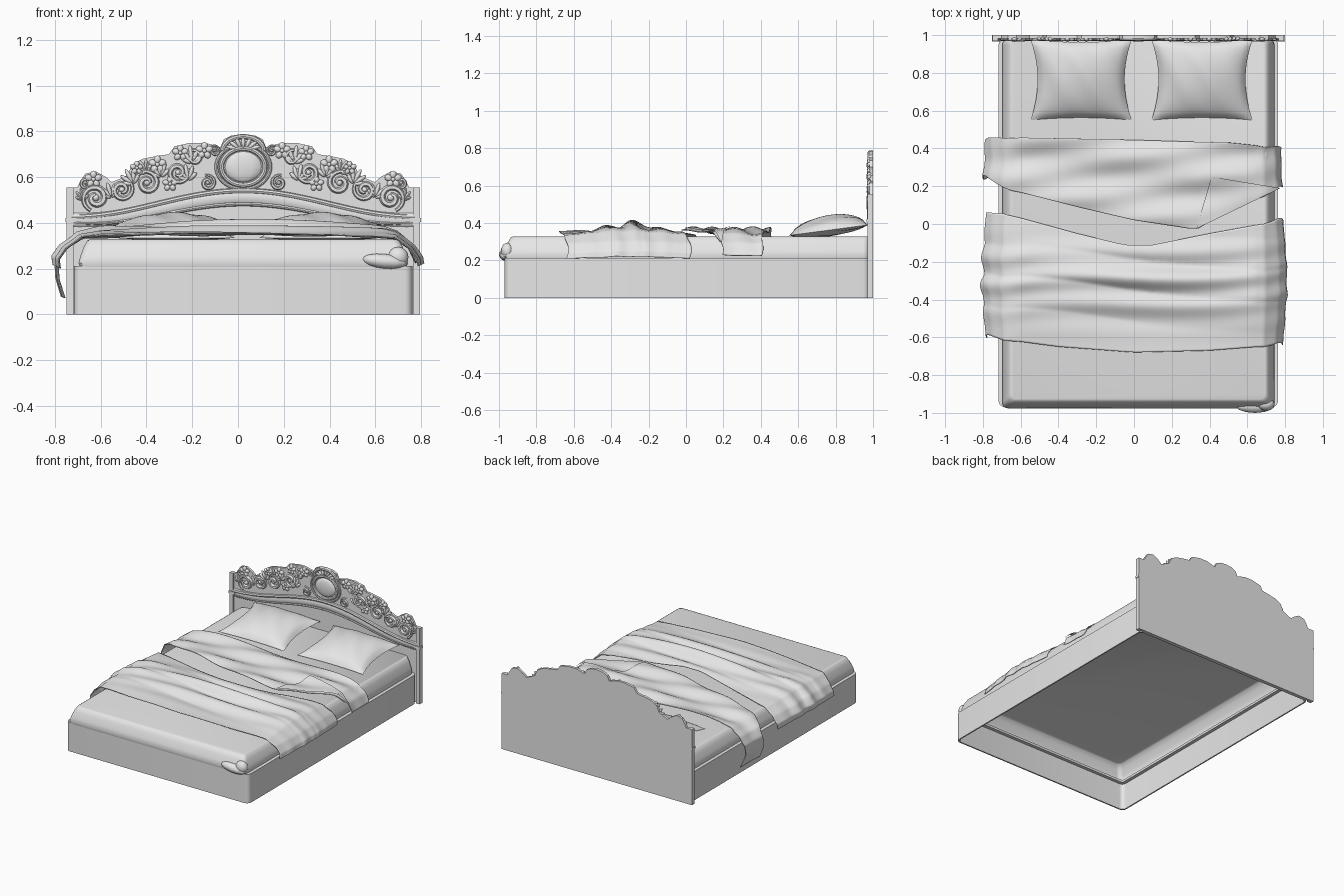
import bpy, bmesh, math
from math import sin, cos, pi, exp
from mathutils import Matrix, Vector

cube = bpy.data.objects.get("Cube")
if cube:
    bpy.data.objects.remove(cube, do_unlink=True)

GREY = bpy.data.materials.new("plain_grey")
GREY.use_nodes = True
GREY.diffuse_color = (0.8, 0.8, 0.8, 1)
GREY.node_tree.nodes["Principled BSDF"].inputs["Base Color"].default_value = GREY.diffuse_color
MID = 0.023      # centre line of the bed
FACE = 0.982     # front plane of the headboard panel


def finish(name, bm, angle=40):
    bmesh.ops.recalc_face_normals(bm, faces=bm.faces)
    mesh = bpy.data.meshes.new(name)
    bm.to_mesh(mesh)
    bm.free()
    mesh.materials.append(GREY)
    obj = bpy.data.objects.new(name, mesh)
    bpy.context.collection.objects.link(obj)
    bpy.ops.object.select_all(action="DESELECT")
    obj.select_set(True)
    bpy.context.view_layer.objects.active = obj
    bpy.ops.object.shade_smooth_by_angle(angle=math.radians(angle))
    return obj


def interp(points, x):
    if x <= points[0][0]:
        return points[0][1]
    for (xa, ya), (xb, yb) in zip(points, points[1:]):
        if x <= xb:
            return ya + (yb - ya) * (x - xa) / (xb - xa)
    return points[-1][1]


def rounded_rect(half_x, front, back, z, r, steps=5):
    corners = [(half_x - r, back - r), (r - half_x, back - r),
               (r - half_x, front + r), (half_x - r, front + r)]
    return [(MID + x + r * cos(a), y + r * sin(a), z)
            for q, (x, y) in enumerate(corners)
            for a in [(q + k / steps) * pi / 2 for k in range(steps + 1)]]


def loft(bm, loops, wrap=False, cap_first=False, cap_last=False):
    rings = [[bm.verts.new(p) for p in loop] for loop in loops]
    pairs = list(zip(rings, rings[1:])) + ([(rings[-1], rings[0])] if wrap else [])
    for a, b in pairs:
        for i in range(len(a)):
            j = (i + 1) % len(a)
            bm.faces.new((a[i], a[j], b[j], b[i]))
    if cap_first:
        bm.faces.new(rings[0])
    if cap_last:
        bm.faces.new(rings[-1])


def grid(bm, nu, nv, f):
    rows = [[bm.verts.new(f(i / nu, j / nv)) for i in range(nu + 1)] for j in range(nv + 1)]
    for a, b in zip(rows, rows[1:]):
        for i in range(nu):
            bm.faces.new((a[i], a[i + 1], b[i + 1], b[i]))


def tube(bm, path, radii, depth=1.0, sides=8):
    # round bar following a path in the headboard plane
    loops = []
    for i, (x, z) in enumerate(path):
        xa, za = path[max(i - 1, 0)]
        xb, zb = path[min(i + 1, len(path) - 1)]
        d = Vector((xb - xa, zb - za)).normalized()
        loops.append([(x - d.y * radii[i] * cos(a), FACE + depth * radii[i] * sin(a),
                       z + d.x * radii[i] * cos(a))
                      for a in [2 * pi * k / sides for k in range(sides)]])
    loft(bm, loops, cap_first=True, cap_last=True)


def blob(bm, x, y, z, size, turn=0.0):
    m = Matrix.Translation((x, y, z)) @ Matrix.Rotation(turn, 4, "Y") @ Matrix.Diagonal((*size, 1))
    bmesh.ops.create_uvsphere(bm, u_segments=12, v_segments=8, radius=1, matrix=m)


def box(bm, x, y, z, size):
    bmesh.ops.create_cube(bm, size=1, matrix=Matrix.Translation((x, y, z)) @ Matrix.Diagonal((*size, 1)))


# Hollow bed frame with an inward ledge along the top
bm = bmesh.new()
section = [(0, 0), (0, 0.212), (0.035, 0.212), (0.035, 0.195), (0.01, 0.195), (0.01, 0)]
loft(bm, [rounded_rect(0.74 - d, d - 0.97, 0.982 - d, z, 0.035 - d * 0.5) for d, z in section], wrap=True)
finish("bed_frame", bm, 30)

# Mattress cover, open underneath
bm = bmesh.new()
section = [(0, 0.2), (-0.008, 0.225), (0, 0.255), (0.015, 0.295), (0.03, 0.322), (0.04, 0.327)]
loft(bm, [rounded_rect(0.712 - d, d - 0.968, 0.978, z, 0.03) for d, z in section], cap_last=True)
finish("mattress", bm)
bm = bmesh.new()
blob(bm, 0.64, -0.965, 0.232, (0.1, 0.035, 0.032), 0.1)
blob(bm, 0.7, -0.955, 0.25, (0.045, 0.035, 0.045), -0.4)
finish("sheet_corner_fold", bm)

# Headboard back panel with scalloped top
half = [(0, 0.787), (0.05, 0.782), (0.085, 0.765), (0.1, 0.73), (0.13, 0.74), (0.17, 0.75),
        (0.23, 0.75), (0.3, 0.735), (0.325, 0.7), (0.39, 0.69), (0.44, 0.68), (0.485, 0.655),
        (0.505, 0.61), (0.54, 0.592), (0.575, 0.578), (0.6, 0.6), (0.645, 0.625),
        (0.69, 0.615), (0.71, 0.585), (0.725, 0.555), (0.772, 0.555), (0.772, 0)]
outline = [(MID + x, z) for x, z in half] + [(MID - x, z) for x, z in reversed(half[1:])]
bm = bmesh.new()
loft(bm, [[(x, y, z) for x, z in outline] for y in (FACE, 1.0)], cap_first=True, cap_last=True)
finish("headboard_panel", bm, 30)

# Side posts with a small moulding cap
bm = bmesh.new()
for s in (-1, 1):
    box(bm, MID + s * 0.757, 0.985, 0.2775, (0.03, 0.03, 0.555))
    box(bm, MID + s * 0.752, 0.983, 0.413, (0.048, 0.034, 0.018))
finish("headboard_posts", bm, 30)

# Arched moulding
bm = bmesh.new()
span = [k / 24 - 1 for k in range(49)]
for drop, r, depth in ((0, 0.012, 1.2), (0.028, 0.03, 0.35), (0.058, 0.009, 1.2)):
    arch = [(MID + t * 0.75, 0.425 + 0.115 * (0.5 + 0.5 * cos(pi * t)) - drop * (1 - 0.6 * t * t))
            for t in span]
    tube(bm, arch, [r] * len(arch), depth)
finish("headboard_arch_moulding", bm)

# Central oval cartouche and crest
bm = bmesh.new()
blob(bm, MID, FACE, 0.645, (0.08, 0.016, 0.068))
turns = [2 * pi * k / 40 for k in range(41)]
for rx, rz, r in ((0.095, 0.08, 0.011), (0.118, 0.098, 0.008)):
    tube(bm, [(MID + rx * sin(a), 0.645 + rz * cos(a)) for a in turns], [r] * len(turns))
crest = [pi * (k / 20 - 0.5) for k in range(21)]
tube(bm, [(MID + 0.09 * sin(a), 0.715 + 0.062 * cos(a)) for a in crest], [0.011] * len(crest))
for k in range(-3, 4):
    blob(bm, MID + 0.05 * sin(k * 0.45), FACE, 0.722 + 0.03 * cos(k * 0.45), (0.009, 0.012, 0.028), k * 0.45)
finish("headboard_cartouche", bm)

# Scrolls, flowers and leaf fans, repeated on both sides
scrolls = [(0.645, 0.51, 0.06, -1.2), (0.53, 0.545, 0.05, 2.2), (0.42, 0.575, 0.055, 0.4),
           (0.285, 0.62, 0.05, 2.8), (0.155, 0.575, 0.035, 1.2), (0.69, 0.575, 0.03, 2.0),
           (0.215, 0.685, 0.04, -0.6), (0.125, 0.715, 0.025, 0.8)]
flowers = [(0.655, 0.59, 0.034), (0.375, 0.655, 0.035), (0.17, 0.715, 0.034),
           (0.32, 0.57, 0.03), (0.465, 0.64, 0.028), (0.275, 0.705, 0.032)]
fans = [(0.575, 0.51, 0.3, 0.065), (0.48, 0.57, 0.5, 0.07), (0.36, 0.6, 0.2, 0.07),
        (0.24, 0.585, 0.2, 0.07), (0.225, 0.66, 0.1, 0.075), (0.42, 0.62, 0.6, 0.06),
        (0.7, 0.5, 0.2, 0.05)]
bm = bmesh.new()
for s in (-1, 1):
    for x, z, r, start in scrolls:
        ts = [k / 30 for k in range(31)]
        path = [(MID + s * (x + r * (1 - 0.8 * t) * cos(start + 9 * t)),
                 z + r * (1 - 0.8 * t) * sin(start + 9 * t)) for t in ts]
        tube(bm, path, [r * (0.08 + 0.16 * sin(pi * (0.1 + 0.75 * t))) for t in ts], 1.3, 6)
        blob(bm, MID + s * x, FACE, z, (r * 0.25, 0.014, r * 0.25))
    for x, z, r in flowers:
        for k in range(5):
            a = k * 2 * pi / 5
            blob(bm, MID + s * x + 0.62 * r * sin(a), FACE - 0.002, z + 0.62 * r * cos(a),
                 (r * 0.42, 0.012, r * 0.5), a)
        blob(bm, MID + s * x, FACE - 0.008, z, (r * 0.28, 0.01, r * 0.28))
    for x, z, lean, size in fans:
        for k in range(-2, 3):
            a = s * (lean + k * 0.5)
            reach = size * (1 - 0.08 * k * k)
            blob(bm, MID + s * x + 0.55 * reach * sin(a), FACE, z + 0.55 * reach * cos(a),
                 (size * 0.14, 0.012, reach * 0.5), a)
finish("headboard_carving", bm)


# Pillows with pinched corners
def pillow(name, cx):
    bm = bmesh.new()
    for height in (0.078, -0.03):
        def shape(a, b):
            u, v = 2 * a - 1, 2 * b - 1
            puff = max(0, (1 - u * u) * (1 - v * v)) ** 0.55
            return (cx + 0.268 * u * (1 - 0.14 * (1 - v * v)),
                    0.763 + 0.213 * v * (1 - 0.06 * (1 - u * u)),
                    0.362 + 0.028 * v + height * puff + 0.004 * puff * sin(9 * u + 4 * v))
        grid(bm, 24, 24, shape)
    bmesh.ops.remove_doubles(bm, verts=bm.verts, dist=0.0005)
    finish(name, bm, 80)


pillow("right_pillow", -0.28)
pillow("left_pillow", 0.36)


# Draped covers: a cross-section carried between two hems
def cover(name, section, front, back, wave):
    bm = bmesh.new()
    last = len(section) - 1
    xs = [(i / last, p[0]) for i, p in enumerate(section)]
    zs = [(i / last, p[1]) for i, p in enumerate(section)]

    def shape(u, v):
        x, z = interp(xs, u), interp(zs, u)
        y = interp(front, x) * (1 - v) + interp(back, x) * v
        side = min(1, max(0, abs(x - MID) - 0.62) / 0.12)
        w = wave(x, y)
        out = math.copysign(side, x) * (w * 0.6 - 0.012)
        return (x + out, y + 0.012 * side * sin(30 * z), z + w * (1 - 0.7 * side))
    grid(bm, 80, 60, shape)
    obj = finish(name, bm, 60)
    thick = obj.modifiers.new("cloth", "SOLIDIFY")
    thick.thickness = 0.005


def soft_wave(x, y):
    return 0.011 * sin(22 * y + 5 * x) + 0.007 * sin(37 * y - 6 * x + 1) + 0.01


def deep_wave(x, y):
    bump = exp(-((y + 0.3) / 0.19) ** 2)
    fold = y + 0.035 * sin(3.2 * x + 0.6) + 0.05 * x * x
    ridges = abs(sin(19 * fold + 1.2 * x)) + 0.6 * sin(41 * fold - 3 * x)
    return bump * (0.022 + 0.024 * ridges) + 0.004 * sin(16 * y + 4 * x) + 0.004


upper = [(-0.77, 0.07), (-0.795, 0.15), (-0.8, 0.23), (-0.765, 0.29), (-0.69, 0.338), (-0.5, 0.35),
         (-0.2, 0.354), (0.1, 0.355), (0.4, 0.352), (0.6, 0.348), (0.69, 0.338), (0.76, 0.29), (0.79, 0.225)]
upper_front = [(-0.8, 0.25), (-0.65, 0.18), (-0.3, 0.09), (0, 0.02), (0.33, -0.03), (0.45, 0.04), (0.78, 0.19)]
cover("upper_blanket", upper, upper_front,
      [(-0.8, 0.44), (-0.72, 0.46), (0, 0.445), (0.5, 0.43), (0.78, 0.4)], soft_wave)
lower = [(-0.79, 0.2), (-0.795, 0.24), (-0.76, 0.29), (-0.69, 0.338), (-0.5, 0.342), (-0.2, 0.35), (0.1, 0.35),
         (0.4, 0.346), (0.6, 0.342), (0.69, 0.335), (0.76, 0.29), (0.795, 0.24), (0.8, 0.21)]
cover("lower_blanket", lower, [(-0.78, -0.6), (-0.4, -0.65), (0, -0.68), (0.4, -0.67), (0.79, -0.64)],
      [(-0.76, 0.05), (-0.7, 0.06), (-0.3, -0.05), (-0.05, -0.11), (0.1, -0.11), (0.4, -0.05), (0.78, 0.02)],
      deep_wave)

# Turned-back corner of the upper blanket
tip, inner, outer = Vector((0.33, -0.025)), Vector((0.41, 0.25)), Vector((0.775, 0.19))
bm = bmesh.new()


def flap(u, v):
    p = tip.lerp(inner.lerp(outer, u), max(v, 0.01))
    return (p.x, p.y, interp([(0.6, 0.362), (0.7, 0.345), (0.775, 0.275)], p.x) + soft_wave(p.x, p.y) * 0.9)


grid(bm, 16, 16, flap)
finish("blanket_turned_corner", bm, 60)
